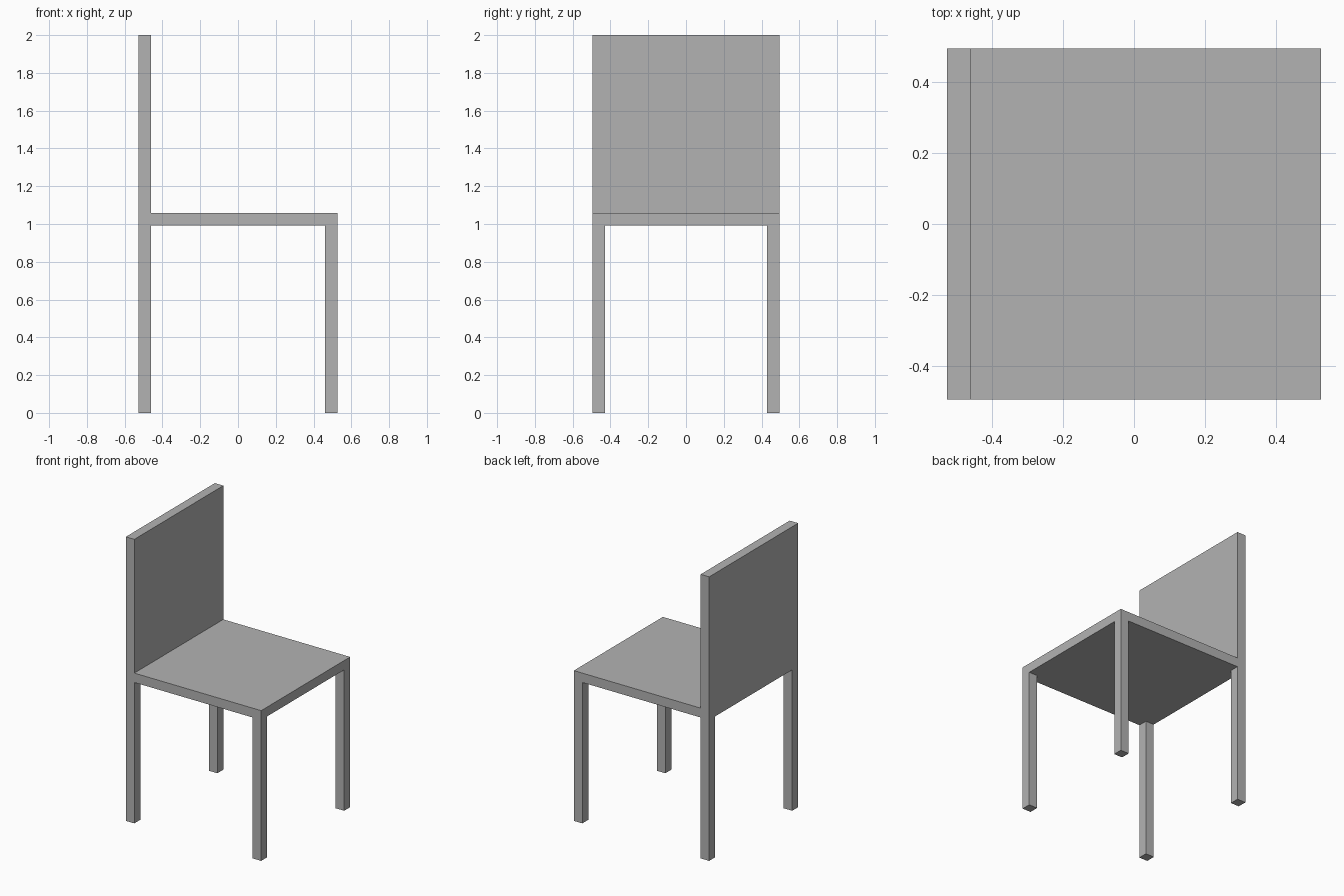
import bpy
import bmesh

cube = bpy.data.objects.get("Cube")
if cube:
    bpy.data.objects.remove(cube, do_unlink=True)

HALF_X, HALF_Y = 0.527, 0.495   # half length and half width
T = 0.066                       # thickness of every board and leg
SEAT_BOTTOM, TOP = 0.992, 2.0

grey = bpy.data.materials.new("plain_grey")
grey.use_nodes = True
COLOUR = (0.45, 0.45, 0.45, 1)
grey.diffuse_color = COLOUR
grey.node_tree.nodes["Principled BSDF"].inputs["Base Color"].default_value = COLOUR


def add_object(name, bm):
    bmesh.ops.recalc_face_normals(bm, faces=bm.faces)
    mesh = bpy.data.meshes.new(name)
    bm.to_mesh(mesh)
    bm.free()
    mesh.materials.append(grey)
    obj = bpy.data.objects.new(name, mesh)
    bpy.context.collection.objects.link(obj)
    return obj


# Seat and backrest: one L-shaped profile extruded across the width
seat_top = SEAT_BOTTOM + T
profile = [(-HALF_X, SEAT_BOTTOM), (HALF_X, SEAT_BOTTOM), (HALF_X, seat_top),
           (-HALF_X + T, seat_top), (-HALF_X + T, TOP), (-HALF_X, TOP)]
bm = bmesh.new()
face = bm.faces.new([bm.verts.new((x, -HALF_Y, z)) for x, z in profile])
extruded = bmesh.ops.extrude_face_region(bm, geom=[face], use_keep_orig=True)
moved = [v for v in extruded["geom"] if isinstance(v, bmesh.types.BMVert)]
bmesh.ops.translate(bm, verts=moved, vec=(0, 2 * HALF_Y, 0))
add_object("seat_and_backrest", bm)

# Four square legs flush with the seat corners, open where they meet the seat
for x_name, sx in (("backrest", -1), ("open", 1)):
    for y_name, sy in (("front", -1), ("rear", 1)):
        bm = bmesh.new()
        bmesh.ops.create_cube(bm, size=1)
        bmesh.ops.scale(bm, verts=bm.verts, vec=(T, T, SEAT_BOTTOM))
        bmesh.ops.translate(bm, verts=bm.verts, vec=(
            sx * (HALF_X - T / 2), sy * (HALF_Y - T / 2), SEAT_BOTTOM / 2))
        bm.normal_update()
        hidden = [f for f in bm.faces if f.normal.z > 0.5]
        bmesh.ops.delete(bm, geom=hidden, context="FACES")
        add_object(f"{x_name}_side_{y_name}_leg", bm)
